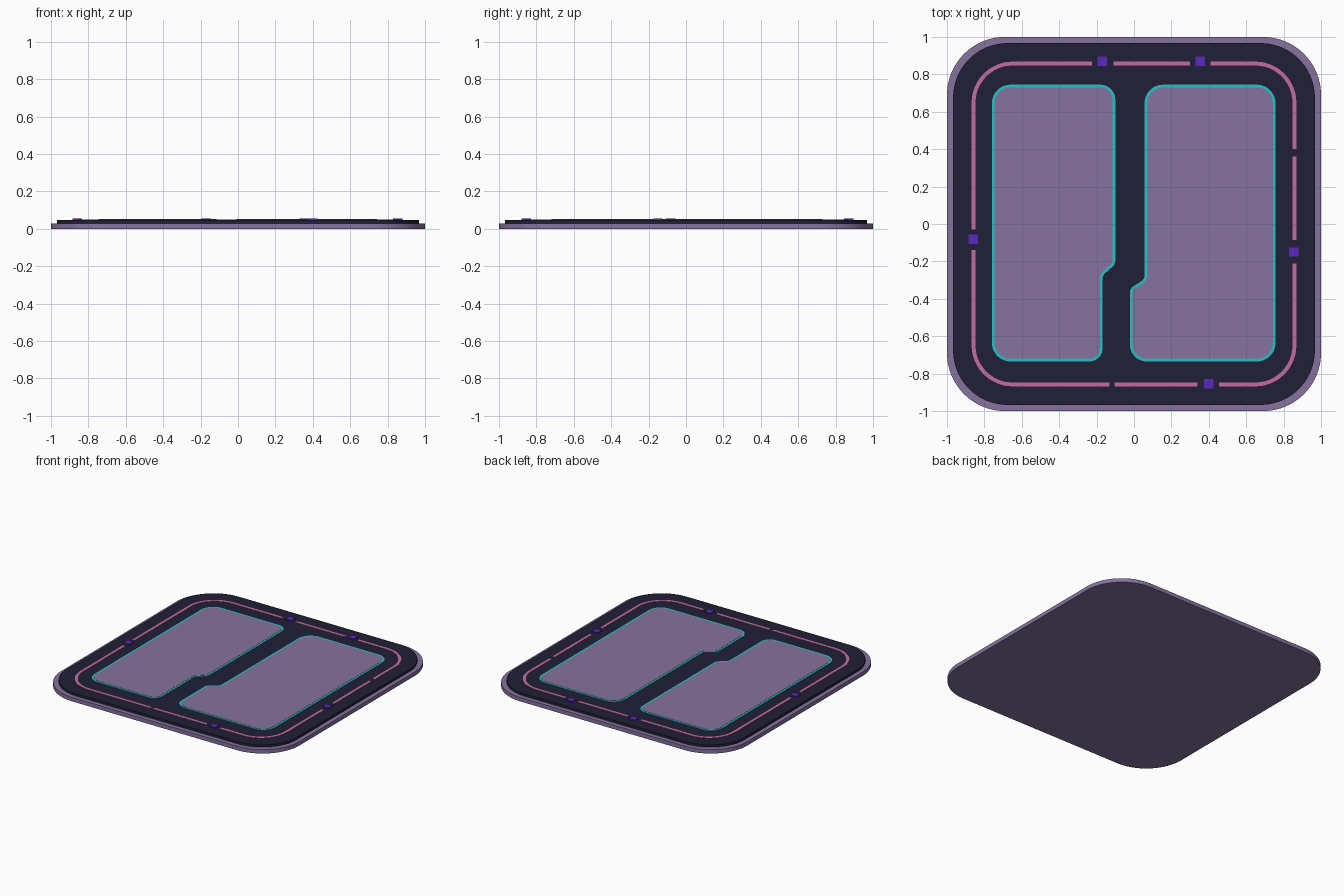
import bpy, bmesh, math
from mathutils import Vector

if "Cube" in bpy.data.objects:
    bpy.data.objects.remove(bpy.data.objects["Cube"])


def mat(name, rgb):
    m = bpy.data.materials.new(name)
    m.diffuse_color = (*rgb, 1)
    m.use_nodes = True
    m.node_tree.nodes["Principled BSDF"].inputs["Base Color"].default_value = m.diffuse_color
    return m


LAVENDER = mat("lavender", (0.24, 0.17, 0.345))
NAVY = mat("dark navy", (0.015, 0.014, 0.038))
CYAN = mat("cyan", (0.02, 0.52, 0.55))
PINK = mat("pink", (0.55, 0.15, 0.36))
VIOLET = mat("violet", (0.10, 0.022, 0.50))


def rounded(corners, steps=12):
    """Counter-clockwise outline from (x, y, radius) corners."""
    pts, n = [], len(corners)
    for i, (x, y, r) in enumerate(corners):
        p = Vector((x, y))
        a = (Vector(corners[i - 1][:2]) - p).normalized()
        b = (Vector(corners[(i + 1) % n][:2]) - p).normalized()
        half = a.angle(b) / 2
        t = r / math.tan(half)
        c = p + (a + b).normalized() * (r / math.sin(half))
        s, e = p + a * t - c, p + b * t - c
        sweep = s.angle_signed(e)  # clockwise positive
        a0 = math.atan2(s.y, s.x)
        for k in range(steps + 1):
            ang = a0 - sweep * k / steps
            pts.append(c + Vector((math.cos(ang), math.sin(ang))) * r)
    return pts


def square(h, r):
    return [(-h, -h, r), (h, -h, r), (h, h, r), (-h, h, r)]


def offset(pts, d):
    """Move an outline inwards by d."""
    out = []
    for i, p in enumerate(pts):
        t1 = (p - pts[i - 1]).normalized()
        t2 = (pts[(i + 1) % len(pts)] - p).normalized()
        t = (t1 + t2).normalized()
        out.append(p + Vector((-t.y, t.x)) * d)
    return out


def finish(bm, name, m):
    bmesh.ops.recalc_face_normals(bm, faces=bm.faces)
    me = bpy.data.meshes.new(name)
    bm.to_mesh(me)
    bm.free()
    me.materials.append(m)
    ob = bpy.data.objects.new(name, me)
    bpy.context.collection.objects.link(ob)
    bpy.context.view_layer.objects.active = ob
    bpy.ops.object.select_all(action='DESELECT')
    ob.select_set(True)
    bpy.ops.object.shade_smooth_by_angle(angle=math.radians(30))
    return ob


def prism(bm, pts, z0, z1):
    lo = [bm.verts.new((p[0], p[1], z0)) for p in pts]
    hi = [bm.verts.new((p[0], p[1], z1)) for p in pts]
    bm.faces.new(lo[::-1])
    bm.faces.new(hi)
    for i in range(len(pts)):
        j = (i + 1) % len(pts)
        bm.faces.new((lo[i], lo[j], hi[j], hi[i]))


def plate(name, pts, z0, z1, m):
    bm = bmesh.new()
    prism(bm, pts, z0, z1)
    return finish(bm, name, m)


# Base slab and the dark plate on it
plate("base", rounded(square(1.0, 0.31), 20), 0, 0.03, LAVENDER)
plate("top_plate", rounded(square(0.967, 0.29), 20), 0.03, 0.048, NAVY)

# Two panels with a jog in the facing edges, each with a cyan rim
left = [(-0.76, -0.735, 0.1), (-0.168, -0.735, 0.07), (-0.168, -0.275, 0.045),
        (-0.1, -0.215, 0.04), (-0.1, 0.745, 0.08), (-0.76, 0.745, 0.1)]
right = [(-0.022, -0.735, 0.09), (0.757, -0.735, 0.1), (0.757, 0.745, 0.1),
         (0.056, 0.745, 0.1), (0.056, -0.295, 0.04), (-0.022, -0.345, 0.04)]
for side, corners in (("left", left), ("right", right)):
    outline = rounded(corners)
    plate(side + "_panel_rim", outline, 0.046, 0.051, CYAN)
    plate(side + "_panel", offset(outline, 0.015), 0.047, 0.0525, LAVENDER)

# Pink line: rounded loop broken by gaps, one gap list per side in loop order
gaps = [[(-0.13, -0.105), (0.34, 0.455)],      # bottom
        [(-0.21, -0.085), (0.36, 0.40)],       # right
        [(0.41, 0.30), (-0.11, -0.225)],       # top
        [(-0.03, -0.14)]]                      # left
H, STEPS, W = 0.858, 12, 0.0105
arcs = rounded(square(H, 0.21), STEPS)
place = [lambda v: (v, -H), lambda v: (H, v), lambda v: (v, H), lambda v: (-H, v)]
runs, run = [], []
for s in range(4):
    run += arcs[s * (STEPS + 1):(s + 1) * (STEPS + 1)]
    for a, b in gaps[s]:
        run.append(Vector(place[s](a)))
        runs.append(run)
        run = [Vector(place[s](b))]
runs[0] = run + runs[0]
bm = bmesh.new()
for r in runs:
    sides = ([], [])
    for i, p in enumerate(r):
        t = (r[min(i + 1, len(r) - 1)] - r[max(i - 1, 0)]).normalized()
        nrm = Vector((-t.y, t.x)) * W
        sides[0].append(p - nrm)
        sides[1].append(p + nrm)
    prism(bm, sides[0] + sides[1][::-1], 0.046, 0.05)
finish(bm, "pink_line", PINK)

# Small violet studs in the larger gaps
bm = bmesh.new()
for x, y in ((-0.17, 0.87), (0.355, 0.87), (0.855, -0.15), (0.4, -0.855), (-0.86, -0.082)):
    d = 0.025
    prism(bm, [(x - d, y - d), (x + d, y - d), (x + d, y + d), (x - d, y + d)], 0.046, 0.055)
finish(bm, "studs", VIOLET)
